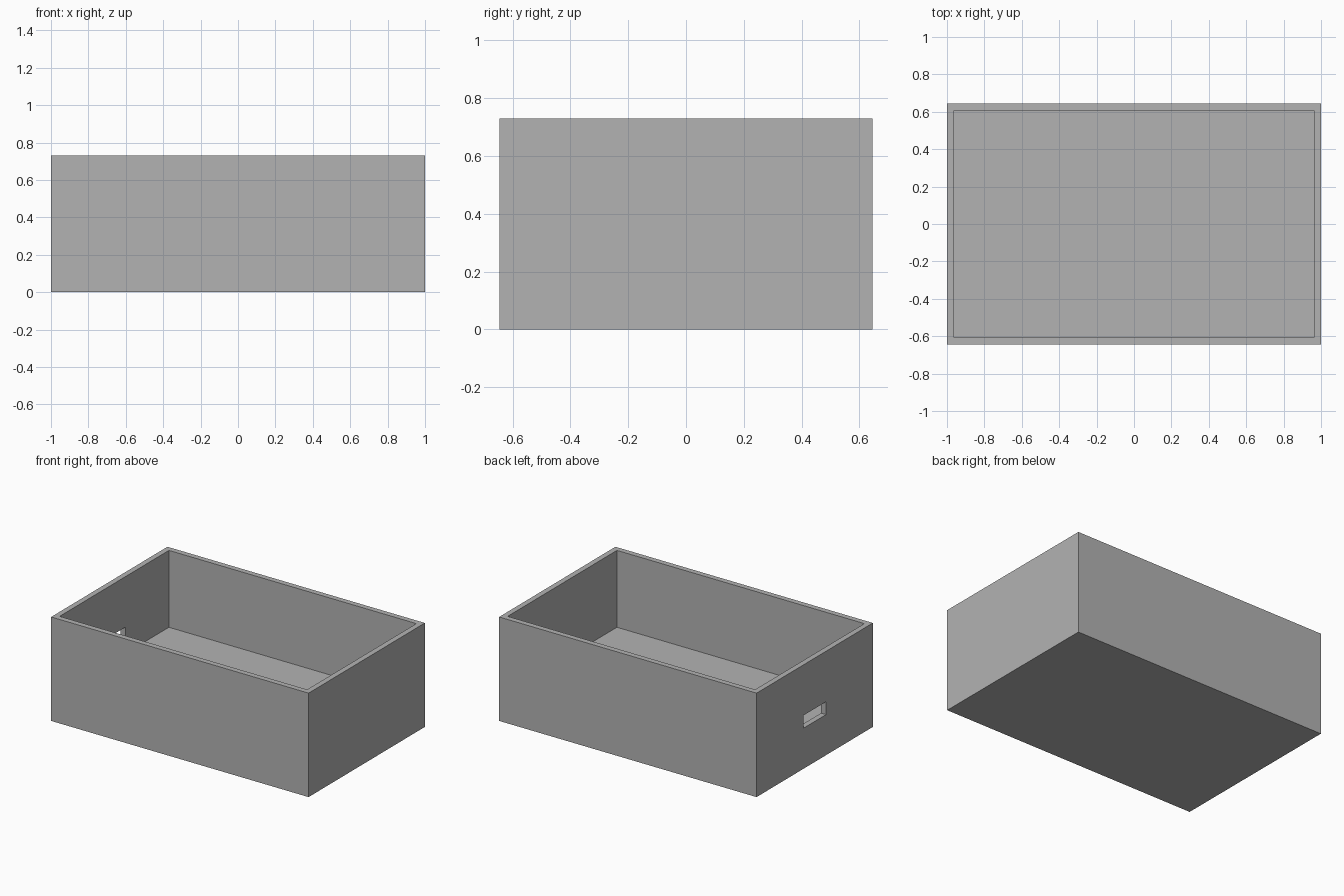
import bpy
import bmesh
from mathutils import Matrix, Vector

cube = bpy.data.objects.get("Cube")
if cube:
    bpy.data.objects.remove(cube, do_unlink=True)

LENGTH, WIDTH, HEIGHT = 2.0, 1.29, 0.73
WALL, FLOOR = 0.055, 0.19

grey = bpy.data.materials.new("plain_grey")
grey.use_nodes = True
colour = (0.45, 0.45, 0.45, 1)
grey.diffuse_color = colour
grey.node_tree.nodes["Principled BSDF"].inputs["Base Color"].default_value = colour


def make_box(name, size, centre):
    """Add a box with the given full size around a centre."""
    bm = bmesh.new()
    bmesh.ops.create_cube(bm, size=1, matrix=Matrix.Translation(centre) @ Matrix.Diagonal((*size, 1)))
    mesh = bpy.data.meshes.new(name)
    bm.to_mesh(mesh)
    bm.free()
    mesh.materials.append(grey)
    obj = bpy.data.objects.new(name, mesh)
    bpy.context.collection.objects.link(obj)
    return obj


# Open crate: inset the top face to form the rim, then sink it to the floor
crate = make_box("crate", (LENGTH, WIDTH, HEIGHT), Vector((0, 0, HEIGHT / 2)))
bm = bmesh.new()
bm.from_mesh(crate.data)
top = max(bm.faces, key=lambda f: f.calc_center_median().z)
bmesh.ops.inset_individual(bm, faces=[top], thickness=WALL)
well = bmesh.ops.extrude_discrete_faces(bm, faces=[top])["faces"][0]
for vert in well.verts:
    vert.co.z = FLOOR
bmesh.ops.recalc_face_normals(bm, faces=bm.faces)
bm.to_mesh(crate.data)
bm.free()

# Rectangular hand slot through the wall on the model's right
cutter = make_box("slot_cutter", (WALL * 2, 0.25, 0.09), Vector((-LENGTH / 2 + WALL / 2, 0, 0.33)))
cutter.hide_render = True
slot = crate.modifiers.new("hand_slot", "BOOLEAN")
slot.operation = "DIFFERENCE"
slot.solver = "EXACT"
slot.object = cutter
bpy.context.view_layer.objects.active = crate
bpy.ops.object.modifier_apply(modifier=slot.name)
bpy.data.objects.remove(cutter, do_unlink=True)
